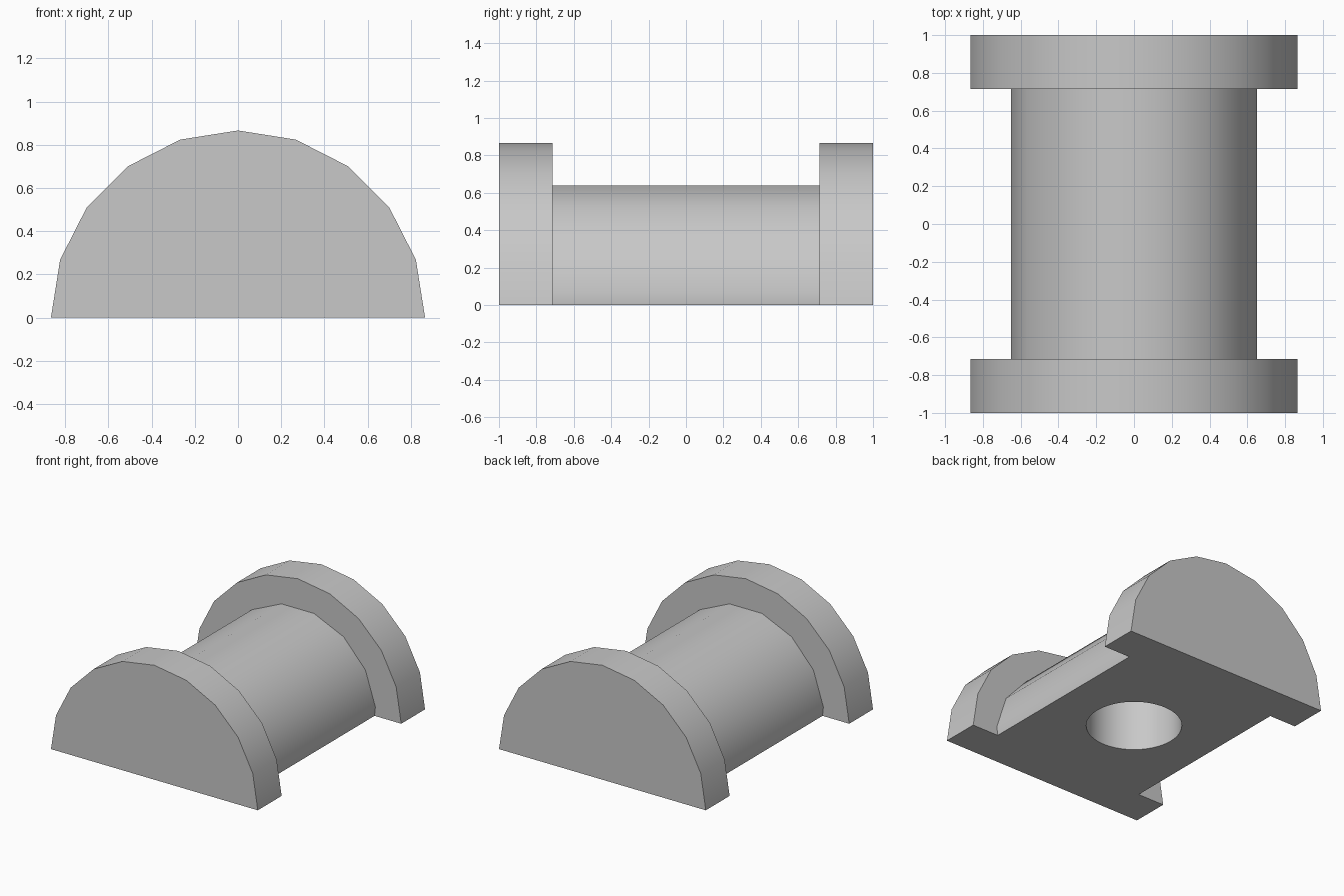
import bpy, bmesh, math

cube = bpy.data.objects.get("Cube")
if cube:
    bpy.data.objects.remove(cube, do_unlink=True)

HALF_LENGTH = 1.0
FLANGE_R, FLANGE_W = 0.866, 0.285
BARREL_R = 0.6535
HOLE_R, HOLE_DEPTH = 0.334, 0.45

grey = bpy.data.materials.new("light grey")
grey.use_nodes = True
colour = (0.58, 0.58, 0.58, 1)
grey.diffuse_color = colour
grey.node_tree.nodes["Principled BSDF"].inputs["Base Color"].default_value = colour


def finish(name, bm):
    bmesh.ops.recalc_face_normals(bm, faces=bm.faces[:])
    mesh = bpy.data.meshes.new(name)
    bm.to_mesh(mesh)
    bm.free()
    mesh.materials.append(grey)
    obj = bpy.data.objects.new(name, mesh)
    bpy.context.collection.objects.link(obj)
    return obj


def half_round(name, radius, sides, start, y0, y1):
    """Regular polygon prism along y, cut flat at z = 0."""
    step = math.tau / sides
    bm = bmesh.new()
    ring = [bm.verts.new((radius * math.sin(start + i * step), y0,
                          radius * math.cos(start + i * step)))
            for i in range(sides)]
    face = bm.faces.new(ring)
    ext = bmesh.ops.extrude_face_region(bm, geom=[face])
    for v in ext["geom"]:
        if isinstance(v, bmesh.types.BMVert):
            v.co.y = y1
    cut = bmesh.ops.bisect_plane(bm, geom=bm.verts[:] + bm.edges[:] + bm.faces[:],
                                 dist=1e-5, plane_co=(0, 0, 0),
                                 plane_no=(0, 0, 1), clear_inner=True)
    rim = [e for e in cut["geom_cut"] if isinstance(e, bmesh.types.BMEdge)]
    bmesh.ops.holes_fill(bm, edges=rim, sides=0)
    return finish(name, bm)


def boolean(target, tool, operation):
    mod = target.modifiers.new(operation.lower(), 'BOOLEAN')
    mod.operation = operation
    mod.solver = 'EXACT'
    mod.object = tool
    bpy.context.view_layer.objects.active = target
    bpy.ops.object.modifier_apply(modifier=mod.name)
    bpy.data.objects.remove(tool, do_unlink=True)


# Barrel with a flat facet on top, running into both flanges
reach = HALF_LENGTH - FLANGE_W / 2
body = half_round("spool_half", BARREL_R, 15, math.pi / 15, -reach, reach)

# End flanges
for side in (-1, 1):
    flange = half_round("flange", FLANGE_R, 20, 0,
                        side * (HALF_LENGTH - FLANGE_W), side * HALF_LENGTH)
    boolean(body, flange, 'UNION')

# Round blind hole in the underside
bm = bmesh.new()
bmesh.ops.create_cone(bm, cap_ends=True, segments=64, radius1=HOLE_R,
                      radius2=HOLE_R, depth=2 * HOLE_DEPTH)
hole = finish("hole_cutter", bm)
hole.hide_render = True
boolean(body, hole, 'DIFFERENCE')

# Smooth round sides with crisp rims
bpy.ops.object.select_all(action='DESELECT')
body.select_set(True)
bpy.context.view_layer.objects.active = body
bpy.ops.object.shade_smooth_by_angle(angle=math.radians(30))
